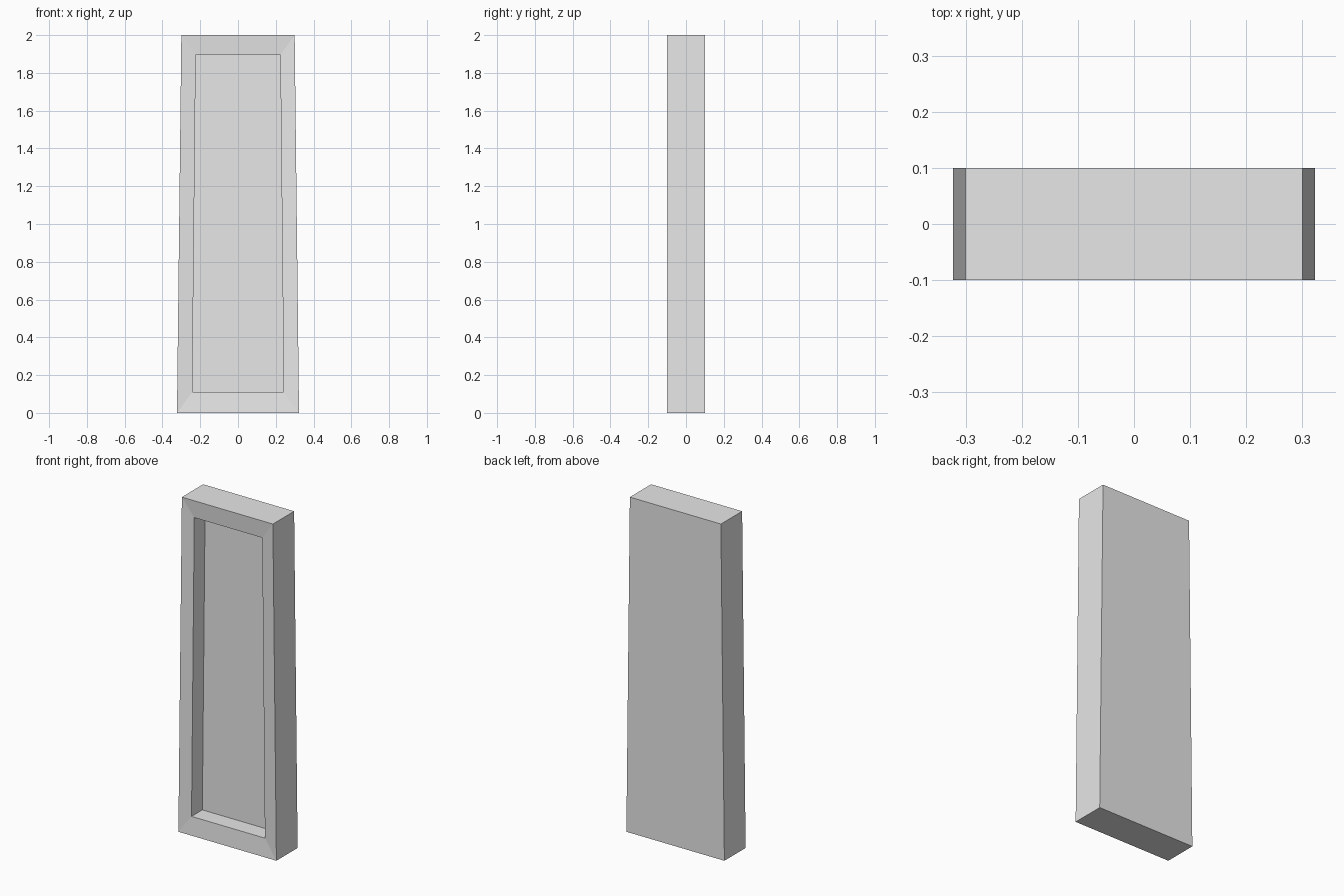
import bpy
import bmesh

cube = bpy.data.objects.get("Cube")
if cube:
    bpy.data.objects.remove(cube, do_unlink=True)

grey = bpy.data.materials.new("plain grey")
grey.use_nodes = True
grey.diffuse_color = (0.8, 0.8, 0.8, 1)
grey.node_tree.nodes["Principled BSDF"].inputs["Base Color"].default_value = (0.8, 0.8, 0.8, 1)

bm = bmesh.new()


def ring(bottom_half, top_half, z0, z1, y):
    """Four corners of a tapered outline at depth y."""
    return [bm.verts.new(p) for p in (
        (-bottom_half, y, z0), (bottom_half, y, z0),
        (top_half, y, z1), (-top_half, y, z1))]


# Nested outlines: back, front rim, recess lip (sloping in), recess floor
rings = [
    ring(0.323, 0.3, 0, 2, 0.1),
    ring(0.323, 0.3, 0, 2, -0.1),
    ring(0.242, 0.224, 0.11, 1.895, -0.092),
    ring(0.242, 0.224, 0.11, 1.895, 0.01),
]
for a, b in zip(rings, rings[1:]):
    for i in range(4):
        j = (i + 1) % 4
        bm.faces.new((a[i], a[j], b[j], b[i]))
bm.faces.new(rings[0])
bm.faces.new(rings[-1])
bmesh.ops.recalc_face_normals(bm, faces=bm.faces)

mesh = bpy.data.meshes.new("recessed_panel")
bm.to_mesh(mesh)
bm.free()
mesh.materials.append(grey)
panel = bpy.data.objects.new("recessed_panel", mesh)
bpy.context.collection.objects.link(panel)
